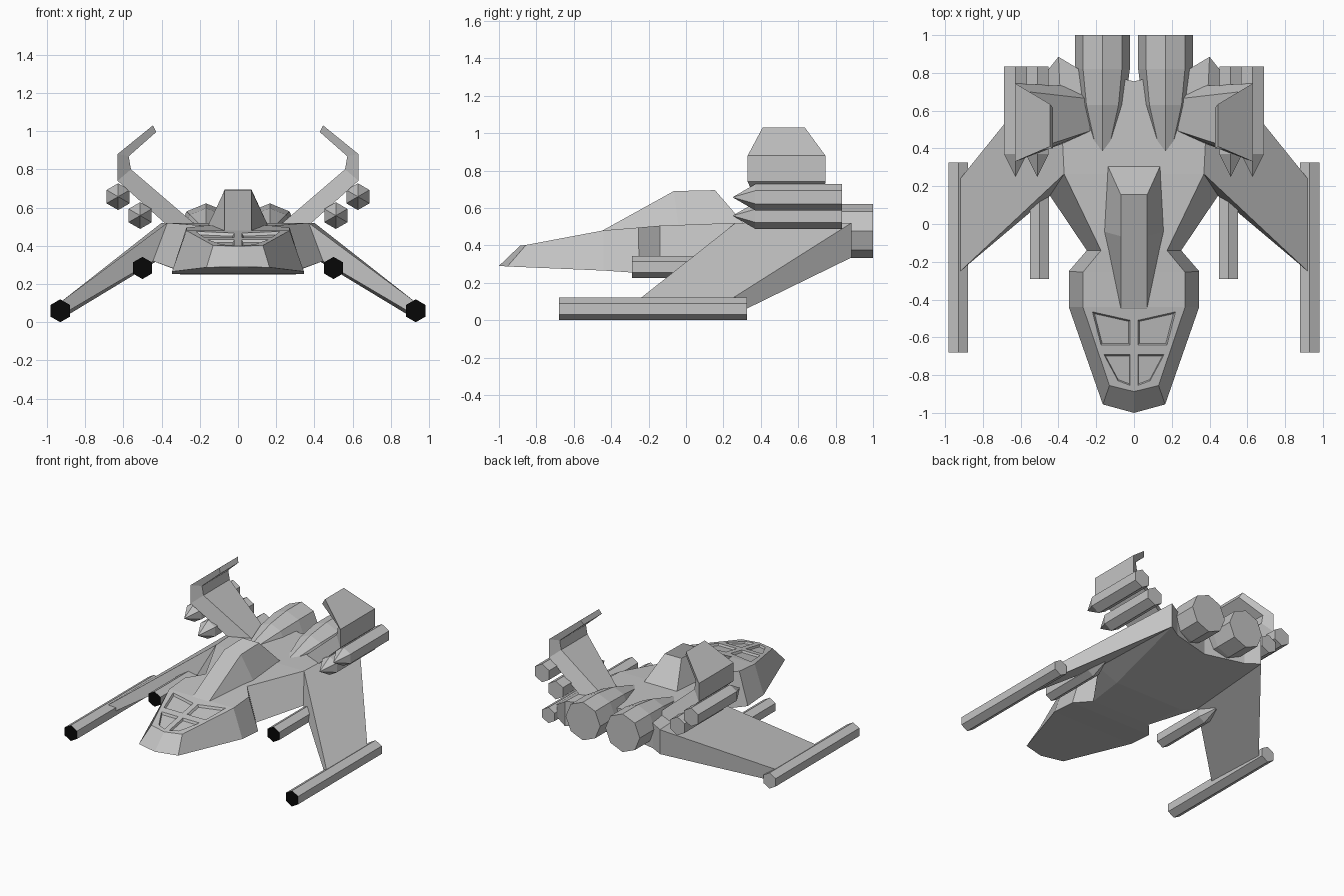
import bpy, bmesh, math

if "Cube" in bpy.data.objects:
    bpy.data.objects.remove(bpy.data.objects["Cube"])

def material(name, v):
    m = bpy.data.materials.new(name)
    m.diffuse_color = (v, v, v, 1)
    m.use_nodes = True
    m.node_tree.nodes["Principled BSDF"].inputs["Base Color"].default_value = m.diffuse_color
    return m

GREY = material("hull grey", 0.55)
BLACK = material("muzzle black", 0.002)

def make(name, verts, faces):
    """Mesh object from points and faces, normals outward."""
    bm = bmesh.new()
    vs = [bm.verts.new(v) for v in verts]
    for f in faces:
        bm.faces.new([vs[i] for i in f])
    bmesh.ops.recalc_face_normals(bm, faces=bm.faces)
    me = bpy.data.meshes.new(name)
    bm.to_mesh(me)
    bm.free()
    me.materials.append(GREY)
    ob = bpy.data.objects.new(name, me)
    bpy.context.collection.objects.link(ob)
    return ob

def loft(name, rings):
    """Closed skin through rings that have equal point counts."""
    n = len(rings[0])
    verts = [p for r in rings for p in r]
    faces = [range(n), range(len(verts) - n, len(verts))]
    for k in range(len(rings) - 1):
        for i in range(n):
            j = (i + 1) % n
            faces.append((k*n + i, k*n + j, k*n + n + j, k*n + n + i))
    return make(name, verts, faces)

def tube(name, x, z, sides, stations):
    """Faceted tube along y with a vertex on top; stations are (y, radius)."""
    rings = []
    for y, r in stations:
        angles = [math.pi/2 + i*2*math.pi/sides for i in range(sides)]
        rings.append([(x + r*math.cos(a), y, z + r*math.sin(a)) for a in angles])
    return loft(name, rings)

def muzzle(ob):
    """Black cap on the face that looks forward."""
    ob.data.materials.append(BLACK)
    for p in ob.data.polygons:
        if p.normal.y < -0.9:
            p.material_index = 1

# Fuselage: matching half outlines of deck and belly, nose to tail
deck = [(0, -.887, .398), (.13, -.855, .402), (.27, -.44, .48), (.27, -.255, .495),
        (.175, -.14, .505), (.37, .265, .52), (.40, .885, .52), (.30, .825, .52), (0, .755, .52)]
belly = [(0, -1.0, .29), (.165, -.955, .287), (.345, -.44, .265), (.345, -.25, .252),
         (.25, -.14, .25), (.445, .15, .32), (.40, .885, .335), (.30, .825, .33), (0, .755, .323)]
N = 16   # full outline: 9 right points and 7 mirrored left points
verts = []
for half in (deck, belly):
    verts += half + [(-x, y, z) for x, y, z in half[7:0:-1]]
verts += [(.28, .15, .258), (-.28, .15, .258)]   # belly keel corners
faces = []
for o in (0, N):
    faces.append([o + i for i in (14, 15, 0, 1, 2)])
    faces += [[o + i, o + i + 1, o + N - i - 1, o + N - i] for i in (2, 3)]
faces += [(4, 5, 11, 12), range(5, 12)]
faces += [(20, 21, 32), (21, 22, 32), (20, 32, 33, 28), (22, 23, 24, 25, 26, 33, 32),
          (28, 33, 27), (33, 26, 27)]
faces += [(i, (i + 1) % N, N + (i + 1) % N, N + i) for i in range(N)]
fuselage = make("fuselage", verts, faces)

# Canopy panes: four shallow recesses with sloping walls cut into the deck
def deck_z(y):
    return .40 + .186*(y + .87)

panes = [[(.22, -.465), (.02, -.51), (.02, -.64), (.175, -.64)],
         [(.16, -.69), (.02, -.69), (.02, -.855), (.085, -.83)]]
for s in (-1, 1):
    for pane in panes:
        cx, cy = (sum(p[k] for p in pane)/4 for k in (0, 1))
        rings = []
        for h, f in ((-.016, .9), (.016, 1.1)):
            pts = [(cx + f*(x - cx), cy + f*(y - cy)) for x, y in pane]
            rings.append([(s*x, y, deck_z(y) + h) for x, y in pts])
        cutter = loft("pane_cutter", rings)
        cutter.hide_render = True
        mod = fuselage.modifiers.new("pane", 'BOOLEAN')
        mod.operation = 'DIFFERENCE'
        mod.solver = 'EXACT'
        mod.object = cutter
        bpy.context.view_layer.objects.active = fuselage
        bpy.ops.object.modifier_apply(modifier=mod.name)
        bpy.data.objects.remove(cutter)

# Dorsal hump: wide base, narrow flat top
loft("dorsal_hump", [
    [(-.07, -.45, .475), (.07, -.45, .475), (.16, -.04, .50), (.14, .31, .515), (-.14, .31, .515), (-.16, -.04, .50)],
    [(-.07, -.445, .48), (.07, -.445, .48), (.07, -.065, .69), (.07, .155, .695), (-.07, .155, .695), (-.07, -.065, .69)]])

for s, side in ((1, "right"), (-1, "left")):
    # Drooping main wing, root section to tip section
    loft(side + "_wing", [
        [(s*.37, .265, .52), (s*.40, .885, .52), (s*.40, .885, .335), (s*.445, .15, .32)],
        [(s*.92, -.25, .112), (s*.92, .24, .112), (s*.92, .24, .02), (s*.92, -.25, .04)]])

    # Guns at the wing tip and under the wing
    muzzle(tube(side + "_tip_gun", s*.93, .06, 6, [(-.68, .06), (.325, .06)]))
    muzzle(tube(side + "_inner_gun", s*.50, .284, 6, [(-.29, .058), (.16, .058), (.28, .008)]))

    # Engine: octagonal barrel with rounded pointed front sunk in the deck
    tube(side + "_engine", s*.167, .477, 8,
         [(.30, .001), (.39, .045), (.63, .12), (.82, .145), (1.0, .145)])

    # Upper fin, root to top: (x, z, front y, rear y) of outer and bevelled inner edge
    fin = [((.34, .48, .44, .73), (.21, .50, .50, .66)),
           ((.63, .74, .33, .745), (.56, .80, .385, .70)),
           ((.63, .88, .33, .745), (.572, .868, .385, .70)),
           ((.445, 1.03, .41, .635), (.428, .995, .40, .615))]
    loft(side + "_upper_fin", [
        [(s*o[0], o[2], o[1]), (s*o[0], o[3], o[1]), (s*i[0], i[3], i[1]), (s*i[0], i[2], i[1])]
        for o, i in fin])

    # Two missiles hung below the fin
    for name, x, z in (("_outer_missile", .627, .657), ("_inner_missile", .512, .558)):
        tube(side + name, s*x, z, 6, [(.25, .001), (.37, .07), (.835, .07)])
